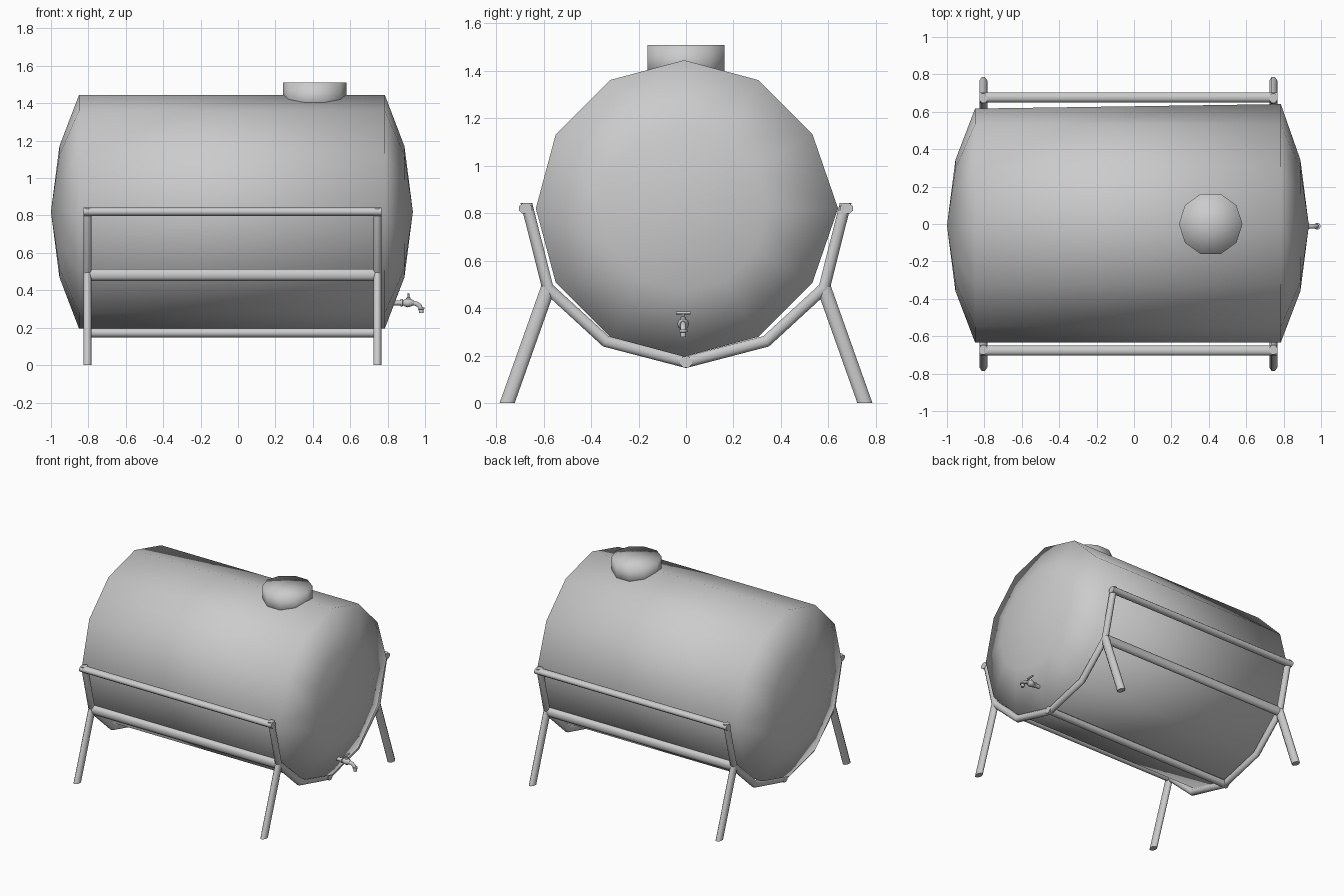
import bpy, bmesh, math
from mathutils import Vector

if "Cube" in bpy.data.objects:
    bpy.data.objects.remove(bpy.data.objects["Cube"])

X, Y, Z = Vector((1, 0, 0)), Vector((0, 1, 0)), Vector((0, 0, 1))


def finish(bm, name, angle=180):
    bmesh.ops.recalc_face_normals(bm, faces=bm.faces)
    me = bpy.data.meshes.new(name)
    bm.to_mesh(me)
    bm.free()
    ob = bpy.data.objects.new(name, me)
    bpy.context.collection.objects.link(ob)
    for o in bpy.context.selected_objects:
        o.select_set(False)
    ob.select_set(True)
    bpy.context.view_layer.objects.active = ob
    bpy.ops.object.shade_smooth_by_angle(angle=math.radians(angle))
    return ob


def skin(bm, rings):
    # join successive rings with quads
    n = len(rings[0])
    for a, b in zip(rings, rings[1:]):
        for i in range(n):
            j = (i + 1) % n
            bm.faces.new((a[i], a[j], b[j], b[i]))


def lathe(name, origin, axis, profile, sides, angle=180, phase=0.0):
    """Revolve (distance along axis, radius) pairs; both ends get a centre fan."""
    bm = bmesh.new()
    u = Y if abs(axis.y) < 0.5 else X
    w = axis.cross(u)
    o = Vector(origin)
    rings = []
    for d, r in profile:
        rings.append([bm.verts.new(o + axis * d + (u * math.cos(a) + w * math.sin(a)) * r)
                      for a in (phase + 2 * math.pi * i / sides for i in range(sides))])
    skin(bm, rings)
    for ring, tip in ((rings[0], profile[0][0]), (rings[-1], profile[-1][0])):
        if name == "tank":
            tip += 0.045 * (-1 if ring is rings[0] else 1)
        c = bm.verts.new(o + axis * tip)
        for i in range(sides):
            bm.faces.new((ring[i], ring[(i + 1) % sides], c))
    return finish(bm, name, angle)


def tube(name, path, side, rs, rn, start_z=None, end_z=None, sides=8):
    """Sweep an oval along a path that is perpendicular to `side`, with mitred bends."""
    bm = bmesh.new()
    pts = [Vector(p) for p in path]
    rings = []
    for k, p in enumerate(pts):
        t0 = (p - pts[max(k - 1, 0)]).normalized()
        t1 = (pts[min(k + 1, len(pts) - 1)] - p).normalized()
        t = (t0 + t1).normalized()
        n = side.cross(t)
        m = 1 / max(t.dot(t1 if t1.length else t0), 0.5)
        ring = []
        for i in range(sides):
            a = 2 * math.pi * (i + 0.5) / sides
            f = 1 / math.cos(math.pi / sides)
            v = p + (side * rs * math.cos(a) + n * rn * m * math.sin(a)) * f
            cut = start_z if k == 0 else end_z if k == len(pts) - 1 else None
            if cut is not None:
                v += t * (cut - v.z) / t.z      # level cut
            ring.append(bm.verts.new(v))
        rings.append(ring)
    skin(bm, rings)
    bm.faces.new(rings[0])
    bm.faces.new(rings[-1])
    return finish(bm, name, 60)


# twelve-sided tank with shallow domed ends
CY, CZ = -0.008, 0.82
tank = lathe("tank", (0, CY, CZ), X,
             [(-0.955, 0.35), (-0.85, 0.625), (0.785, 0.625), (0.89, 0.35)], 12)
for v in tank.data.vertices:                    # slight bulge on the back right
    if v.co.x > 0.7 and v.co.y > 0.6:
        v.co.y += 0.024

# filler hatch on top
lathe("hatch", (0.41, 0, 0), Z, [(1.36, 0.17), (1.51, 0.17)], 10, phase=math.pi / 2)

# end cradles and splayed legs
half = [(0.672, 0.84), (0.583, 0.485), (0.338, 0.26)]
cradle = [(-y, z) for y, z in half] + [(0, 0.172)] + half[::-1]
for label, x in (("left", -0.805), ("right", 0.745)):
    tube(f"{label}_cradle", [(x, y, z) for y, z in cradle], X, 0.021, 0.024, 0.842, 0.842)
    for place, s in (("front", -1), ("back", 1)):
        tube(f"{label}_{place}_leg", [(x, s * 0.58, 0.49), (x, s * 0.754, 0)],
             X, 0.021, 0.03, end_z=0)

# long rails
for place, s in (("front", -1), ("back", 1)):
    tube(f"{place}_top_rail", [(-0.825, s * 0.677, 0.82), (0.767, s * 0.677, 0.82)], Y, 0.027, 0.022)
    tube(f"{place}_middle_rail", [(-0.805, s * 0.583, 0.483), (0.745, s * 0.583, 0.483)], Y, 0.022, 0.032)
tube("bottom_rail", [(-0.825, 0, 0.173), (0.767, 0, 0.173)], Y, 0.025, 0.024)

# tap: body, bonnet, handle and spout
TY = -0.012
lathe("tap_body", (0, TY, 0.333), X,
      [(0.82, 0.014), (0.868, 0.014), (0.87, 0.021), (0.88, 0.021), (0.882, 0.014),
       (0.893, 0.02), (0.908, 0.025), (0.925, 0.021), (0.94, 0.013)], 10, 50)
lathe("tap_bonnet", (0.911, TY, 0), Z, [(0.345, 0.014), (0.362, 0.011), (0.364, 0.005), (0.38, 0.005)], 8, 50)
lathe("tap_handle", (0.911, TY, 0.38), Y, [(-0.03, 0.006), (0.03, 0.006)], 8, 50)
tube("tap_neck", [(0.93, TY, 0.333), (0.955, TY, 0.328), (0.972, TY, 0.315), (0.977, TY, 0.295)],
     Y, 0.012, 0.012)
lathe("tap_spout", (0.98, TY, 0), Z, [(0.278, 0.012), (0.298, 0.012), (0.299, 0.018), (0.309, 0.018)], 10, 50)
